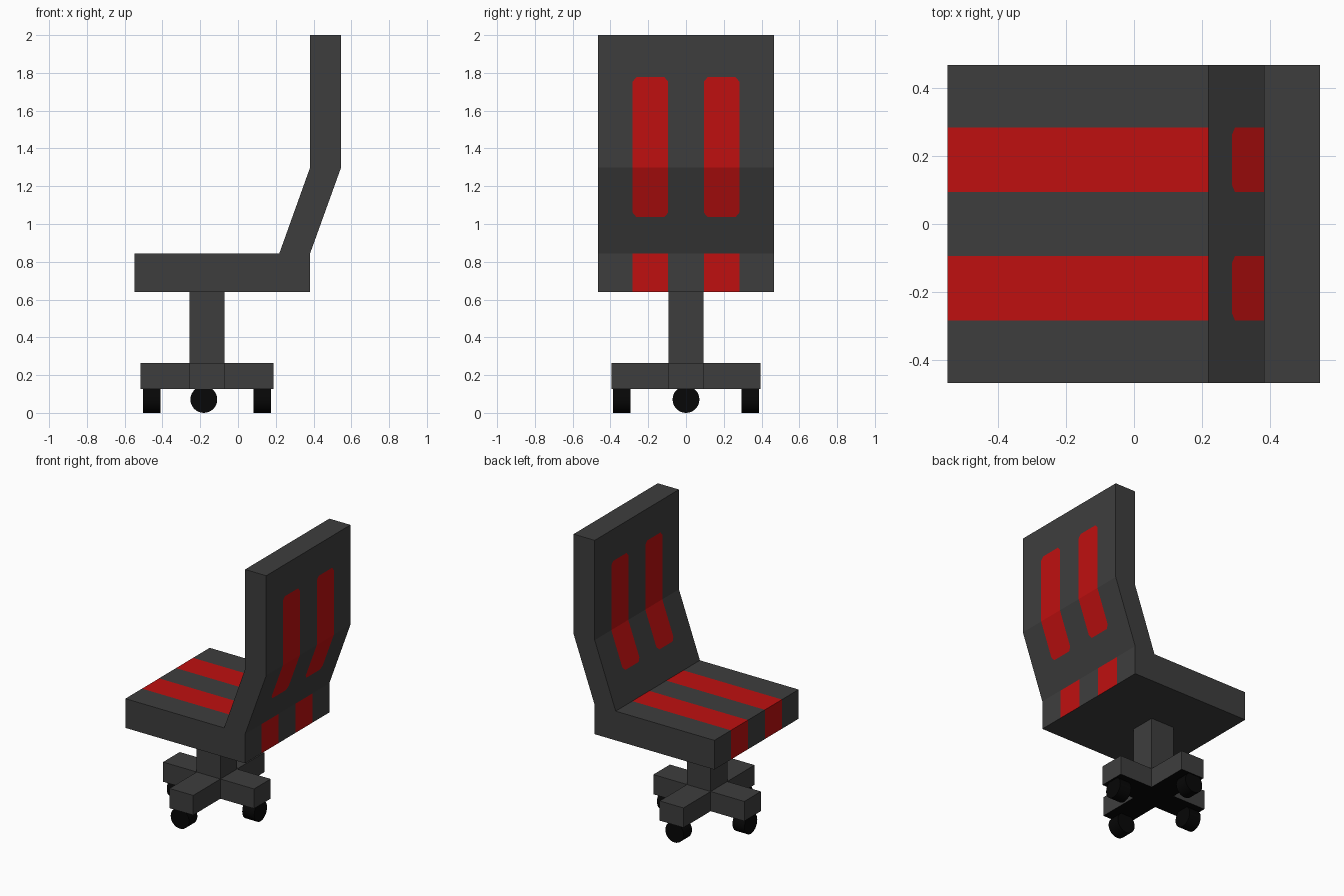
import bpy, bmesh, math
from mathutils import Vector, Matrix

if "Cube" in bpy.data.objects:
    bpy.data.objects.remove(bpy.data.objects["Cube"])


def material(name, rgb):
    m = bpy.data.materials.new(name)
    m.diffuse_color = (*rgb, 1)
    m.use_nodes = True
    m.node_tree.nodes["Principled BSDF"].inputs["Base Color"].default_value = m.diffuse_color
    return m


GREY = material("dark grey", (0.048, 0.048, 0.048))
RED = material("red", (0.52, 0.005, 0.005))
BLACK = material("black", (0.002, 0.002, 0.002))


def finish(bm, name, *mats):
    me = bpy.data.meshes.new(name)
    bm.to_mesh(me)
    bm.free()
    for m in mats:
        me.materials.append(m)
    ob = bpy.data.objects.new(name, me)
    bpy.context.collection.objects.link(ob)
    return ob


def prism(points, direction):
    """Extrude a closed outline along a direction."""
    bm = bmesh.new()
    face = bm.faces.new([bm.verts.new(p) for p in points])
    new = bmesh.ops.extrude_face_region(bm, geom=[face], use_keep_orig=True)["geom"]
    bmesh.ops.translate(bm, vec=direction,
                        verts=[v for v in new if isinstance(v, bmesh.types.BMVert)])
    bmesh.ops.recalc_face_normals(bm, faces=bm.faces)
    return bm


def cut(bm, rule, co, no):
    """Slice only the faces that satisfy the rule."""
    bm.normal_update()
    faces = [f for f in bm.faces if rule(f)]
    edges = {e for f in faces for e in f.edges}
    verts = {v for f in faces for v in f.verts}
    bmesh.ops.bisect_plane(bm, geom=[*verts, *edges, *faces], dist=1e-4,
                           plane_co=co, plane_no=Vector(no).normalized())


# Seat and backrest: one bent profile across the width
HALF_W = 0.467
profile = [(-0.547, 0.64), (0.382, 0.64), (0.382, 0.845), (0.546, 1.3), (0.546, 2.0),
           (0.382, 2.0), (0.382, 1.3), (0.219, 0.845), (-0.547, 0.845)]
bm = prism([(x, -HALF_W, z) for x, z in profile], (0, 2 * HALF_W, 0))

# Stripe outlines, cut into the faces
Y0, Y1, Z0, Z1 = 0.094, 0.283, 1.037, 1.777
CY, CZ = 0.02, 0.024


def upright(f):
    return abs(f.normal.x) > 0.5


def on_back(f):
    return upright(f) and f.calc_center_median().z > 0.9


def seat_or_back(f):
    return upright(f) or (f.normal.z > 0.9 and f.calc_center_median().z < 0.9)


y_edges = [(s * y, s * d) for s in (-1, 1) for y, d in ((Y0, CY), (Y1, -CY))]
z_edges = [(Z0, CZ), (Z1, -CZ)]
for y, d in y_edges:
    cut(bm, seat_or_back, (0, y, 0), (0, 1, 0))
    cut(bm, on_back, (0, y + d, 0), (0, 1, 0))
for z, d in z_edges:
    cut(bm, on_back, (0, 0, z), (0, 0, 1))
    cut(bm, on_back, (0, 0, z + d), (0, 0, 1))
for y, dy in y_edges:
    for z, dz in z_edges:
        def corner(f):
            c = f.calc_center_median()
            return upright(f) and 0 < (c.y - y) / dy < 1 and 0 < (c.z - z) / dz < 1
        cut(bm, corner, (0, y + dy, z), (0, 1 / dy, 1 / dz))


def is_red(f):
    c = f.calc_center_median()
    ay = abs(c.y)
    if not (Y0 < ay < Y1 and seat_or_back(f)):
        return False
    if c.z < 0.85:
        return True
    if not Z0 < c.z < Z1:
        return False
    return min(ay - Y0, Y1 - ay) / CY + min(c.z - Z0, Z1 - c.z) / CZ > 1


bm.normal_update()
for f in bm.faces:
    f.material_index = int(is_red(f))
finish(bm, "seat_and_backrest", GREY, RED)

# Column
CX, R = -0.164, 0.092
ring = [(-R, -R), (R, -R), (R, R), (-R, R)]
finish(prism([(CX + x, y, 0.265) for x, y in ring], (0, 0, 0.375)), "column", GREY)

# Cross-shaped base with a black underside
AX, AY = 0.353, 0.394
cross = [(AX, -R), (AX, R), (R, R), (R, AY), (-R, AY), (-R, R),
         (-AX, R), (-AX, -R), (-R, -R), (-R, -AY), (R, -AY), (R, -R)]
bm = prism([(CX + x, y, 0.127) for x, y in cross], (0, 0, 0.138))
bm.normal_update()
for f in bm.faces:
    f.material_index = int(f.normal.z < -0.9)
finish(bm, "cross_base", GREY, BLACK)

# Wheels, one under each arm, axle along the arm
wheels = [("left", CX - 0.293, 0, "Y"), ("right", CX + 0.293, 0, "Y"),
          ("front", -0.181, -0.34, "X"), ("back", -0.181, 0.34, "X")]
for side, x, y, axis in wheels:
    bm = bmesh.new()
    bmesh.ops.create_cone(bm, cap_ends=True, segments=32, radius1=0.071, radius2=0.071,
                          depth=0.093,
                          matrix=Matrix.Translation((x, y, 0.071))
                          @ Matrix.Rotation(math.pi / 2, 4, axis))
    ob = finish(bm, side + "_wheel", BLACK)
    bpy.ops.object.select_all(action="DESELECT")
    ob.select_set(True)
    bpy.context.view_layer.objects.active = ob
    bpy.ops.object.shade_smooth_by_angle(angle=math.radians(30))
